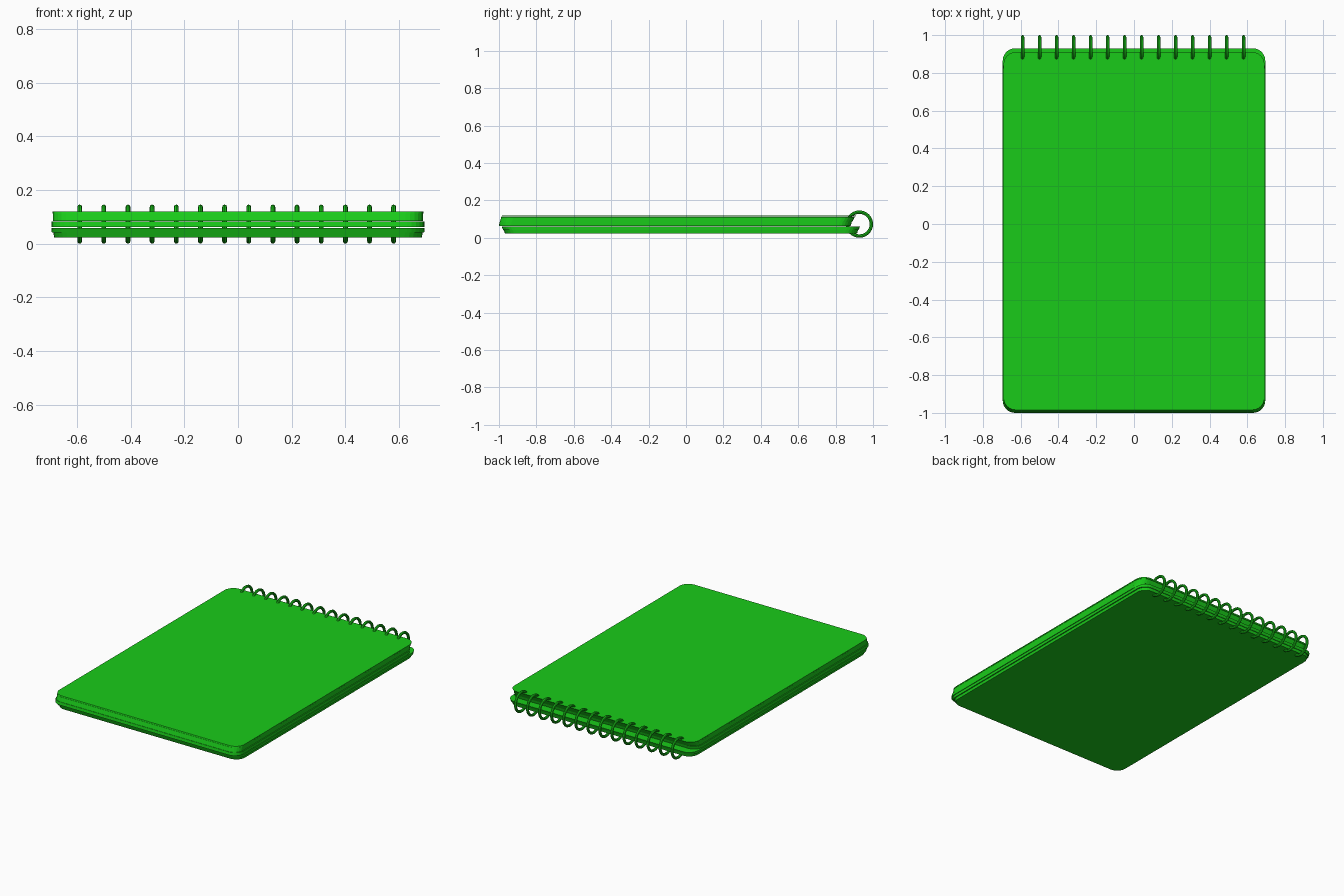
import bpy, bmesh, math

if "Cube" in bpy.data.objects:
    bpy.data.objects.remove(bpy.data.objects["Cube"])

green = bpy.data.materials.new("green")
green.diffuse_color = (0.01, 0.6, 0.01, 1)
green.use_nodes = True
green.node_tree.nodes["Principled BSDF"].inputs["Base Color"].default_value = green.diffuse_color


def outline(hw, y0, y1, r=0.065, seg=6):
    """Rounded rectangle, counter-clockwise."""
    pts = []
    corners = [(hw - r, y1 - r, 0), (-hw + r, y1 - r, 90),
               (-hw + r, y0 + r, 180), (hw - r, y0 + r, 270)]
    for cx, cy, start in corners:
        for i in range(seg + 1):
            a = math.radians(start + 90 * i / seg)
            pts.append((cx + r * math.cos(a), cy + r * math.sin(a)))
    return pts


def slab(name, bottom, top):
    """Closed sheet between two outlines given as (z, half width, front y, back y)."""
    bm = bmesh.new()
    rings = []
    for z, hw, y0, y1 in (bottom, top):
        rings.append([bm.verts.new((x, y, z)) for x, y in outline(hw, y0, y1)])
    low, high = rings
    n = len(low)
    bm.faces.new(low[::-1])
    bm.faces.new(high)
    for i in range(n):
        j = (i + 1) % n
        bm.faces.new((low[i], low[j], high[j], high[i]))
    me = bpy.data.meshes.new(name)
    bm.to_mesh(me)
    bm.free()
    ob = bpy.data.objects.new(name, me)
    bpy.context.collection.objects.link(ob)
    me.materials.append(green)


# Covers and fanned page blocks
slab("back_cover", (0.024, 0.685, -0.968, 0.915), (0.041, 0.688, -0.975, 0.92))
slab("lower_pages", (0.042, 0.694, -0.978, 0.923), (0.059, 0.695, -0.985, 0.93))
slab("middle_pages", (0.063, 0.695, -1.0, 0.88), (0.083, 0.695, -0.997, 0.886))
slab("upper_pages", (0.084, 0.69, -0.996, 0.888), (0.112, 0.69, -0.987, 0.903))
slab("front_cover", (0.113, 0.691, -0.987, 0.905), (0.12, 0.691, -0.984, 0.91))

# Row of binding rings
for i in range(14):
    bpy.ops.mesh.primitive_torus_add(
        major_segments=32, minor_segments=8, major_radius=0.064, minor_radius=0.009,
        location=(-0.59 + 0.09 * i, 0.927, 0.073), rotation=(0, math.pi / 2, 0))
    ring = bpy.context.object
    ring.name = f"binding_ring_{i + 1}"
    ring.data.materials.append(green)
    bpy.ops.object.shade_smooth_by_angle()
